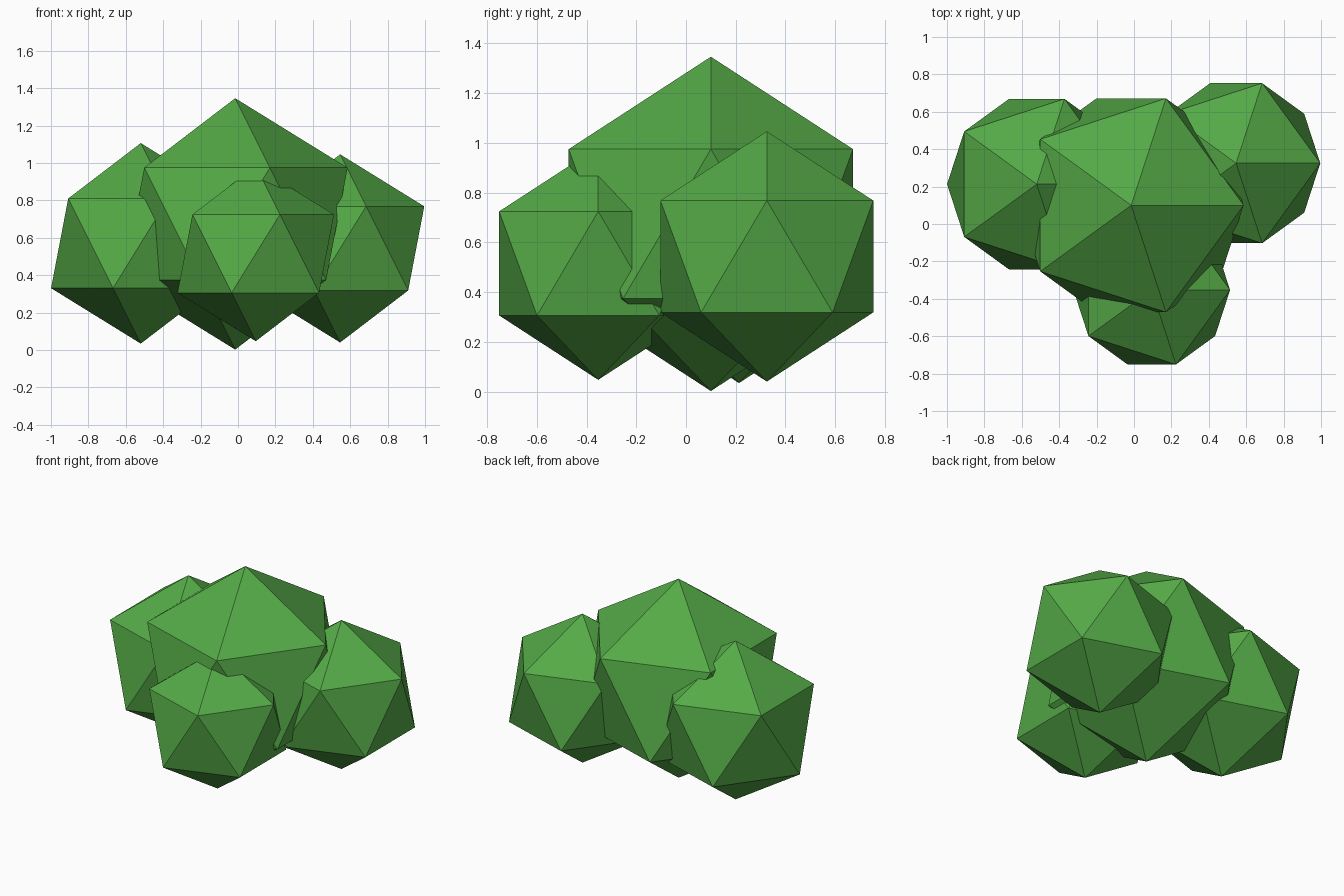
import bpy

# Remove the default cube
cube = bpy.data.objects.get("Cube")
if cube:
    bpy.data.objects.remove(cube, do_unlink=True)

# Single leaf colour
LEAF = (0.09, 0.40, 0.063, 1.0)
leaf = bpy.data.materials.new("leaf_green")
leaf.use_nodes = True
leaf.diffuse_color = LEAF
bsdf = next(n for n in leaf.node_tree.nodes if n.type == 'BSDF_PRINCIPLED')
bsdf.inputs["Base Color"].default_value = LEAF
bsdf.inputs["Roughness"].default_value = 0.9


def clump(name, location, radius):
    """A flat-shaded twenty-sided foliage clump."""
    bpy.ops.mesh.primitive_ico_sphere_add(
        subdivisions=1, radius=radius, location=location)
    obj = bpy.context.object
    obj.name = name
    obj.data.materials.append(leaf)
    bpy.ops.object.shade_flat()
    return obj


# Foliage: one large middle clump with three smaller ones around it
clump("middle_clump", (-0.015, 0.10, 0.674), 0.672)
clump("right_clump", (-0.52, 0.213, 0.57), 0.536)
clump("left_clump", (0.546, 0.325, 0.543), 0.503)
clump("front_clump", (0.095, -0.353, 0.515), 0.468)
